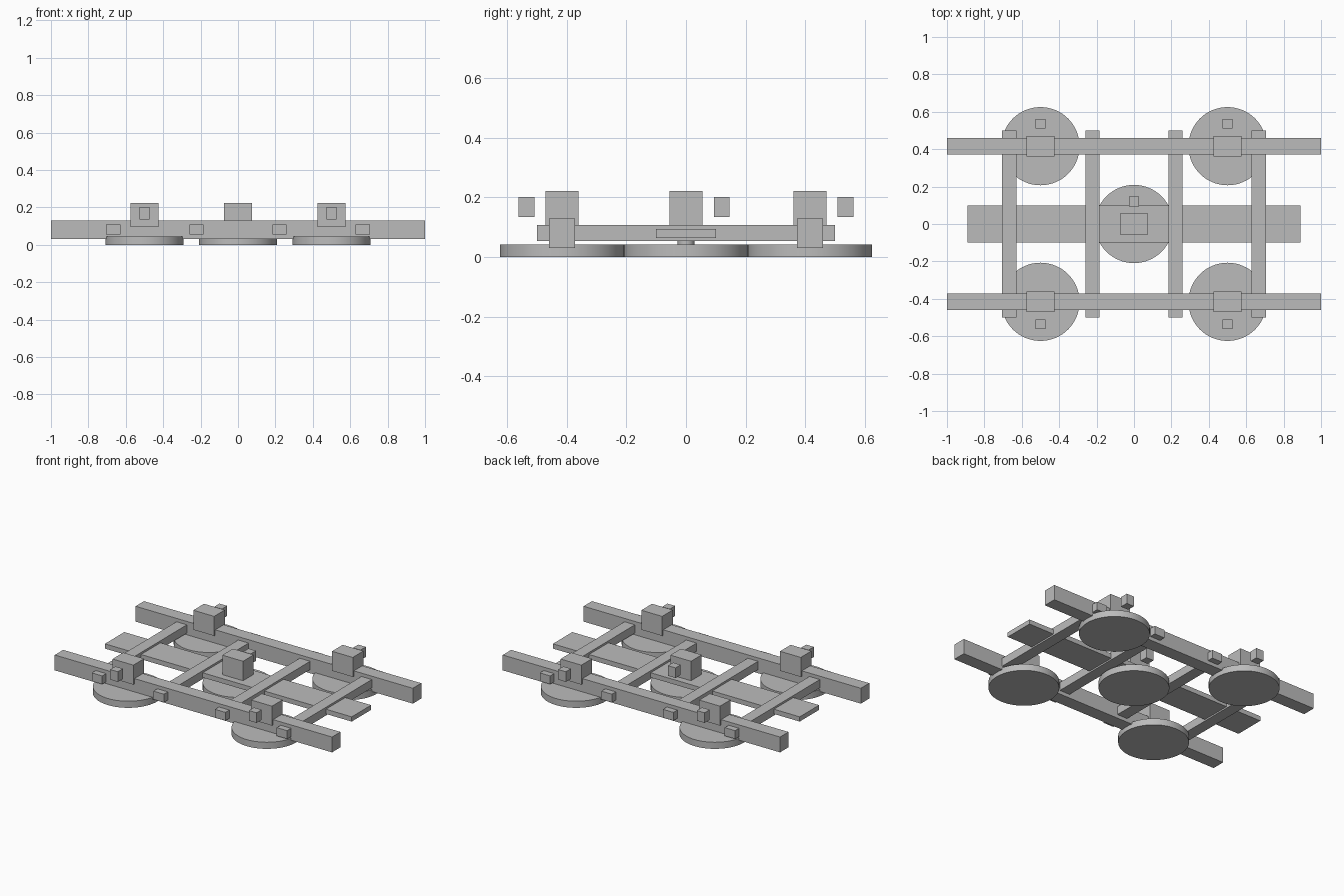
import bpy
import math

if "Cube" in bpy.data.objects:
    bpy.data.objects.remove(bpy.data.objects["Cube"], do_unlink=True)

grey = bpy.data.materials.new("plain grey")
grey.use_nodes = True
colour = (0.5, 0.5, 0.5, 1)
grey.diffuse_color = colour
grey.node_tree.nodes["Principled BSDF"].inputs["Base Color"].default_value = colour


def box(name, x, y, z0, z1, width, depth):
    bpy.ops.mesh.primitive_cube_add(size=1, location=(x, y, (z0 + z1) / 2))
    ob = bpy.context.object
    ob.name = name
    ob.scale = (width, depth, z1 - z0)
    bpy.ops.object.transform_apply(location=False, rotation=False, scale=True)
    ob.data.materials.append(grey)


def cylinder(name, x, y, z0, z1, radius):
    bpy.ops.mesh.primitive_cylinder_add(vertices=64, radius=radius, depth=z1 - z0,
                                        location=(x, y, (z0 + z1) / 2))
    ob = bpy.context.object
    ob.name = name
    ob.data.materials.append(grey)
    bpy.ops.object.shade_smooth_by_angle(angle=math.radians(30))


RAIL_Y = 0.416

# Long side rails
for side, y in (("front", -RAIL_Y), ("back", RAIL_Y)):
    box(side + "_rail", 0, y, 0.03, 0.13, 2, 0.087)

# Cross bars tying the rails together
for x in (-0.667, -0.222, 0.222, 0.667):
    box("cross_bar", x, 0, 0.054, 0.108, 0.075, 1)

# Flat centre plank
box("centre_plank", 0, 0, 0.064, 0.095, 1.78, 0.2)

# Five units: disc, shaft, motor block and a small outboard box
stations = [(x, y) for x in (-0.5, 0.5) for y in (-RAIL_Y, RAIL_Y)] + [(0, 0)]
for x, y in stations:
    outward = -1 if y < 0 else 1
    cylinder("disc", x, y, 0, 0.043, 0.209)
    cylinder("shaft", x, y, 0.04, 0.1, 0.028)
    box("motor_block", x, y, 0.095, 0.222, 0.15, 0.11)
    box("small_box", x, y + outward * 0.12, 0.135, 0.201, 0.055, 0.053)
